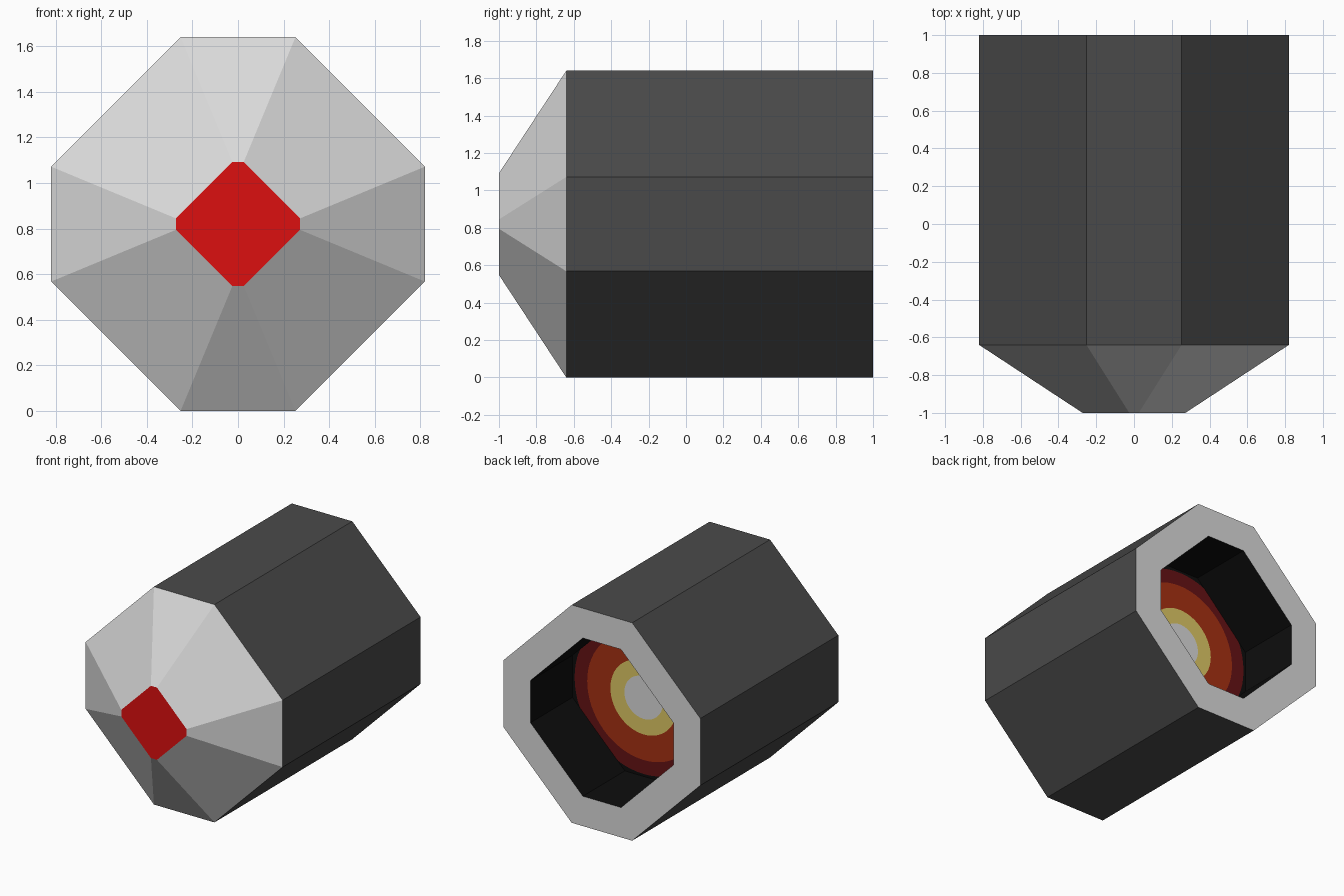
import bpy, math

if "Cube" in bpy.data.objects:
    bpy.data.objects.remove(bpy.data.objects["Cube"])

CZ = 0.82          # height of the long axis
SEG = 64           # segments of the round glow rings


def material(name, rgb):
    m = bpy.data.materials.new(name)
    m.diffuse_color = (*rgb, 1)
    m.use_nodes = True
    m.node_tree.nodes["Principled BSDF"].inputs["Base Color"].default_value = m.diffuse_color
    return m


light_grey = material("light grey", (0.70, 0.70, 0.70))
dark_grey = material("dark grey", (0.068, 0.068, 0.068))
black = material("black", (0.004, 0.004, 0.004))
red = material("red", (0.72, 0.005, 0.005))
dark_red = material("dark red", (0.13, 0.006, 0.007))
orange = material("burnt orange", (0.38, 0.03, 0.006))
yellow = material("yellow", (0.73, 0.58, 0.13))


def octagon(inset, y):
    """Octagon inset evenly from the hull outline, counter-clockwise from the front."""
    w = 0.82 - inset
    f = 0.252 - inset * math.tan(math.pi / 8)
    pts = [(w, -f), (w, f), (f, w), (-f, w), (-w, f), (-w, -f), (-f, -w), (f, -w)]
    return [(x, y, CZ + z) for x, z in pts]


def circle(r, y, diagonal_limit=9.0):
    """Circle, clipped where it would cut into the slanted walls."""
    pts = []
    for i in range(SEG):
        a = 2 * math.pi * i / SEG
        c, s = math.cos(a), math.sin(a)
        k = min(r, diagonal_limit * math.sqrt(2) / (abs(c) + abs(s)))
        pts.append((k * c, y, CZ + k * s))
    return pts


def make(name, verts, faces, mat):
    me = bpy.data.meshes.new(name)
    me.from_pydata(verts, [], faces)
    me.materials.append(mat)
    ob = bpy.data.objects.new(name, me)
    bpy.context.collection.objects.link(ob)


def band(name, a, b, mat):
    n = len(a)
    make(name, a + b, [(i, n + i, n + (i + 1) % n, (i + 1) % n) for i in range(n)], mat)


def cap(name, pts, mat, face_back=False):
    order = range(len(pts))
    make(name, pts, [tuple(reversed(order)) if face_back else tuple(order)], mat)


# Outer shell, front to back
WALL, FLOOR = 0.225, 0.5
cap("nose_plate", octagon(0.548, -1), red)
band("nose_cone", octagon(0.548, -1), octagon(0, -0.64), light_grey)
band("hull", octagon(0, -0.64), octagon(0, 1), dark_grey)
band("rear_rim", octagon(0, 1), octagon(WALL, 1), light_grey)

# Recessed nozzle
band("nozzle_wall", octagon(WALL, 1), octagon(WALL, FLOOR), black)
cap("nozzle_floor", octagon(WALL, FLOOR), black, True)

# Concentric glow rings on the nozzle floor
y = FLOOR + 0.004
band("outer_glow", circle(0.575, y, 0.53), circle(0.47, y), dark_red)
band("middle_glow", circle(0.47, y), circle(0.277, y), orange)
band("inner_glow", circle(0.277, y), circle(0.16, y), yellow)
cap("glow_core", circle(0.16, y), light_grey, True)
